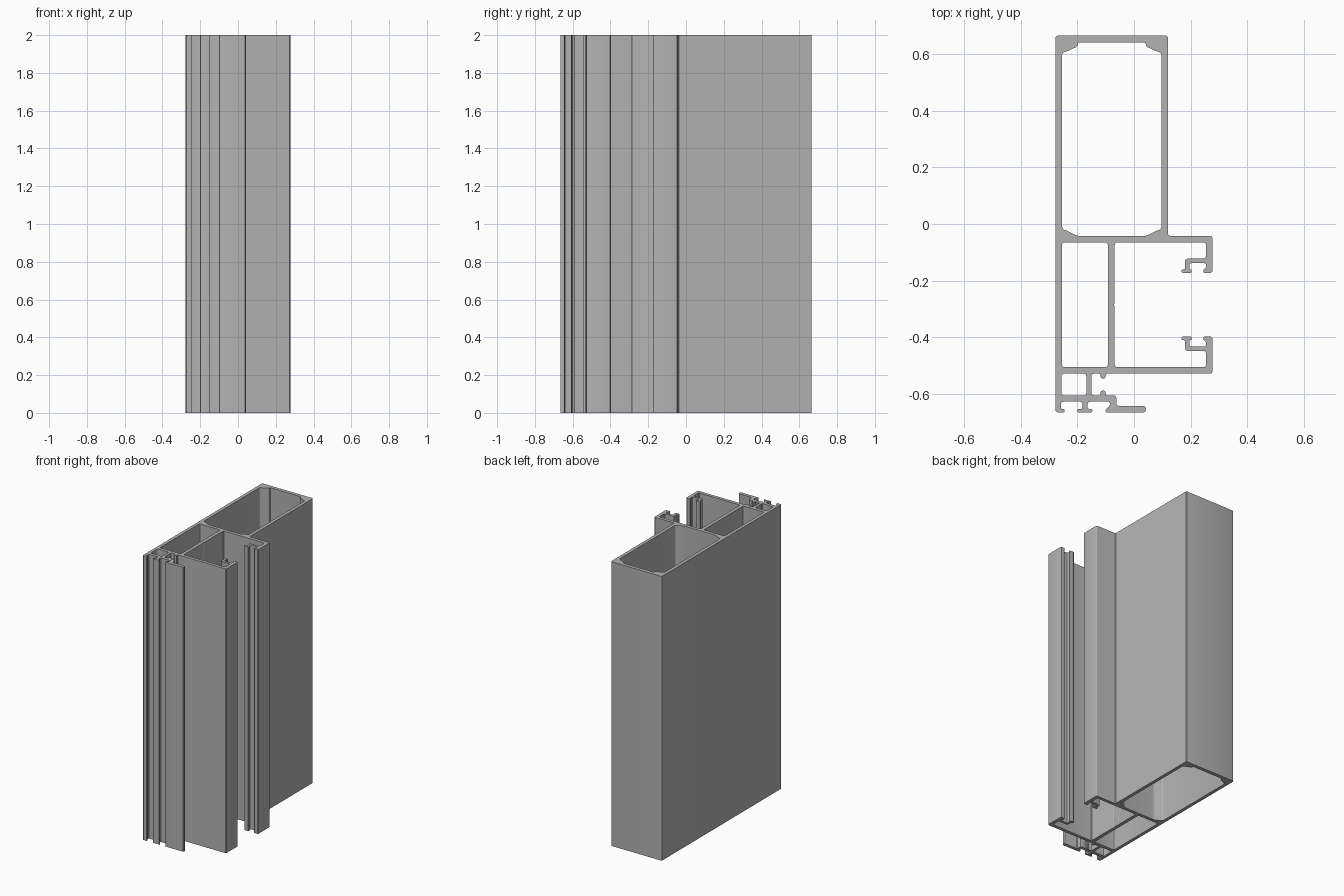
import bpy
import bmesh
from mathutils import Vector

cube = bpy.data.objects.get("Cube")
if cube:
    bpy.data.objects.remove(cube, do_unlink=True)

# Shared lines of the cross-section
left, right = -.277, .277
front, back = -.665, .665
tube_right = .12
wall = .023
deck = -.042
middle = -.285                      # mirror line of the open channel
low = 2 * middle - deck             # front side of the channel
inner_left, inner_right = left + wall, right - wall
web_left, web_right = -.092, -.068
floor, under = -.605, -.627         # small front chamber floor


def rounded(points, radius, steps=3):
    """Replace every corner of a closed outline by a small arc."""
    result = []
    points = [Vector(p) for p in points]
    for i, corner in enumerate(points):
        before = points[i - 1] - corner
        after = points[(i + 1) % len(points)] - corner
        cut = min(radius, before.length * .45, after.length * .45)
        start = corner + before.normalized() * cut
        end = corner + after.normalized() * cut
        for s in range(steps + 1):
            t = s / steps
            result.append(start * (1 - t) ** 2 + corner * 2 * t * (1 - t) + end * t ** 2)
    return result


def rectangle(x_min, x_max, y_min, y_max):
    return [(x_min, y_min), (x_max, y_min), (x_max, y_max), (x_min, y_max)]


def extrude_profile(name, outlines, height, material):
    """Fill outlines (inner ones become holes) and raise them to a height."""
    curve = bpy.data.curves.new(name + " outline", "CURVE")
    curve.dimensions = "2D"
    curve.fill_mode = "BOTH"
    curve.extrude = height / 2
    for outline in outlines:
        spline = curve.splines.new("POLY")
        spline.points.add(len(outline) - 1)
        for point, co in zip(spline.points, outline):
            point.co = (co.x, co.y, 0, 1)
        spline.use_cyclic_u = True
    helper = bpy.data.objects.new(name + " helper", curve)
    bpy.context.collection.objects.link(helper)
    graph = bpy.context.evaluated_depsgraph_get()
    mesh = bpy.data.meshes.new_from_object(helper.evaluated_get(graph))
    bpy.data.objects.remove(helper, do_unlink=True)

    # Weld the end caps to the sides and stand the bar on the ground
    bm = bmesh.new()
    bm.from_mesh(mesh)
    bmesh.ops.remove_doubles(bm, verts=bm.verts, dist=.0001)
    bmesh.ops.translate(bm, verts=bm.verts, vec=(0, 0, height / 2))
    bmesh.ops.recalc_face_normals(bm, faces=bm.faces)
    bm.to_mesh(mesh)
    bm.free()
    mesh.materials.clear()
    mesh.materials.append(material)
    bar = bpy.data.objects.new(name, mesh)
    bpy.context.collection.objects.link(bar)
    bpy.ops.object.select_all(action="DESELECT")
    bar.select_set(True)
    bpy.context.view_layer.objects.active = bar
    bpy.ops.object.shade_smooth_by_angle()
    return bar


# Hooked gasket clip on the back side of the channel, mirrored for the front side
lip, neck, shelf = -.173, -.16, -.138
clip = [
    (right, deck), (right, lip), (.245, lip), (.245, neck),
    (inner_right, -.155), (inner_right, shelf), (.195, shelf),
    (.195, neck), (.203, neck), (.203, lip), (.168, lip), (.168, neck),
    (.18, neck), (.18, -.122), (inner_right, -.122),
    (inner_right, deck - wall), (web_right, deck - wall),
]
mirrored_clip = [(x, 2 * middle - y) for x, y in reversed(clip)]

# Shallow centre groove in the web
groove = [(web_right, middle + .005), (web_right - .004, middle),
          (web_right, middle - .005)]

# Screw beads, drip flange and gasket feet along the front
flange, foot = -.642, -.653
bead_left, bead_right = -.118, -.1
front_trim = [
    (bead_right, low), (bead_right, -.545), (bead_left, -.545), (bead_left, low),
    (-.15, low), (-.15, floor),
    (bead_left, floor), (bead_left, -.588), (bead_right, -.588), (bead_right, floor),
    (-.062, floor), (-.062, flange), (.042, flange), (.042, front),
    (-.1, front), (-.1, foot), (-.085, flange), (-.085, under),
    (-.164, under), (-.164, foot), (-.147, foot), (-.147, front),
    (-.2, front), (-.2, foot), (-.182, foot), (-.182, under),
    (-.258, under), (-.258, foot), (-.245, foot), (-.245, front),
]

outer = ([(left, front), (left, back), (tube_right, back), (tube_right, deck)]
         + clip + groove + mirrored_clip + front_trim)

# Main tube opening with thickened corners, mirrored across its centre
tube_centre = (left + tube_right) / 2
tube_half = [(.12, .64), (.12, .627), (.155, .61), (.175, .605),
             (.175, -.018), (.157, -.024), (.122, deck)]
tube_hole = ([(tube_centre + x, y) for x, y in tube_half]
             + [(tube_centre - x, y) for x, y in reversed(tube_half)])

side_hole = rectangle(inner_left, web_left, low + wall, deck - wall)
front_hole = rectangle(-.256, -.168, floor, low)

aluminium = bpy.data.materials.new("aluminium grey")
aluminium.use_nodes = True
colour = (.45, .45, .45, 1)
aluminium.diffuse_color = colour
aluminium.node_tree.nodes["Principled BSDF"].inputs["Base Color"].default_value = colour

outlines = [rounded(shape, .01) for shape in (outer, tube_hole, side_hole, front_hole)]
extrude_profile("frame_extrusion", outlines, 2, aluminium)
